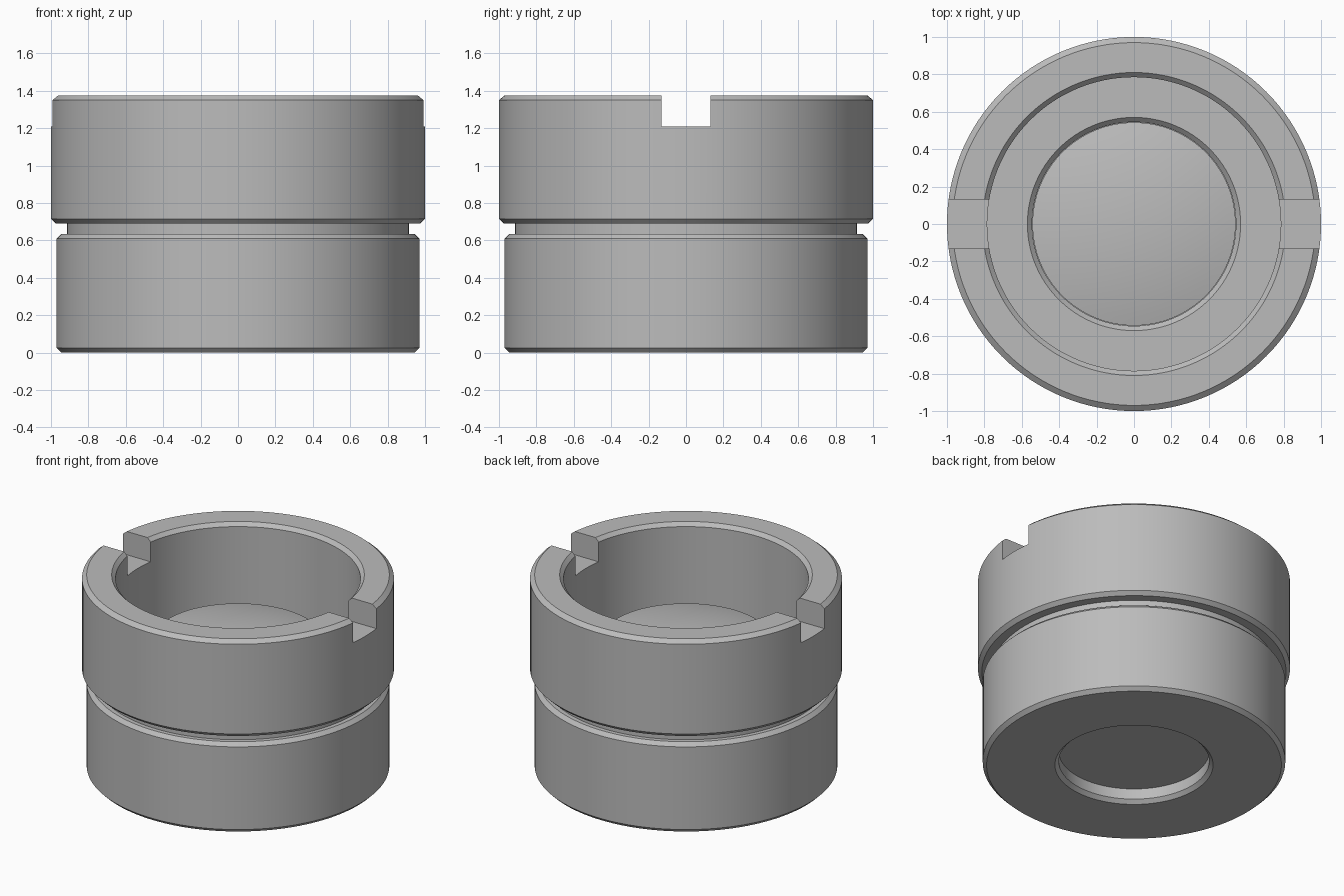
import bpy
import bmesh
import math

cube = bpy.data.objects.get("Cube")
if cube:
    bpy.data.objects.remove(cube, do_unlink=True)

SEGMENTS = 128

metal = bpy.data.materials.new("plain_grey")
metal.use_nodes = True
grey = (0.5, 0.5, 0.5, 1)
metal.diffuse_color = grey
metal.node_tree.nodes["Principled BSDF"].inputs["Base Color"].default_value = grey


def lathe(name, profile, closed):
    """Revolve an (r, z) profile around the z axis."""
    bm = bmesh.new()
    verts = [bm.verts.new((r, 0, z)) for r, z in profile]
    pairs = list(zip(verts, verts[1:]))
    if closed:
        pairs.append((verts[-1], verts[0]))
    edges = [bm.edges.new(p) for p in pairs]
    bmesh.ops.spin(bm, geom=verts + edges, cent=(0, 0, 0), axis=(0, 0, 1),
                   angle=math.tau, steps=SEGMENTS, use_duplicate=False)
    bmesh.ops.remove_doubles(bm, verts=bm.verts, dist=0.0005)
    bmesh.ops.recalc_face_normals(bm, faces=bm.faces)
    mesh = bpy.data.meshes.new(name)
    bm.to_mesh(mesh)
    bm.free()
    mesh.materials.append(metal)
    obj = bpy.data.objects.new(name, mesh)
    bpy.context.collection.objects.link(obj)
    return obj


def activate(obj):
    bpy.ops.object.select_all(action='DESELECT')
    obj.select_set(True)
    bpy.context.view_layer.objects.active = obj


# Housing: chamfered rims, outer groove, stepped bore
SEAT = 0.5
c = 0.025
housing = lathe("housing", [
    (0.507, 0), (0.945, 0), (0.97, c), (0.97, 0.61), (0.945, 0.635),
    (0.915, 0.635), (0.915, 0.69),
    (0.975, 0.69), (1, 0.715), (1, 1.35), (0.97, 1.375),
    (0.81, 1.375), (0.785, 1.35), (0.785, SEAT),
    (0.57, SEAT), (0.545, SEAT - c), (0.545, 0.1),
    (0.482, 0.1), (0.482, c),
], True)

# Slot across the top rim on both sides
bpy.ops.mesh.primitive_cube_add(size=1, location=(0, 0, 1.41))
cutter = bpy.context.object
cutter.name = "slot_cutter"
cutter.scale = (2.4, 0.26, 0.4)
cutter.hide_render = True
cutter.data.materials.append(metal)
activate(housing)
slot = housing.modifiers.new("slot", 'BOOLEAN')
slot.operation = 'DIFFERENCE'
slot.solver = 'EXACT'
slot.object = cutter
bpy.ops.object.modifier_apply(modifier=slot.name)
bpy.data.objects.remove(cutter, do_unlink=True)

# Core: plug with a gently domed top
R_CORE, EDGE_Z, SLOPE = 0.543, 0.92, math.radians(14)
radius = R_CORE / math.sin(SLOPE)
dome = []
for i in range(13):
    a = SLOPE * (1 - i / 12)
    dome.append((radius * math.sin(a),
                 EDGE_Z + radius * (math.cos(a) - math.cos(SLOPE))))
core = lathe("domed_core", [(0, 0.102), (R_CORE, 0.102)] + dome, False)

for obj in (housing, core):
    activate(obj)
    bpy.ops.object.shade_smooth_by_angle(angle=math.radians(30))
